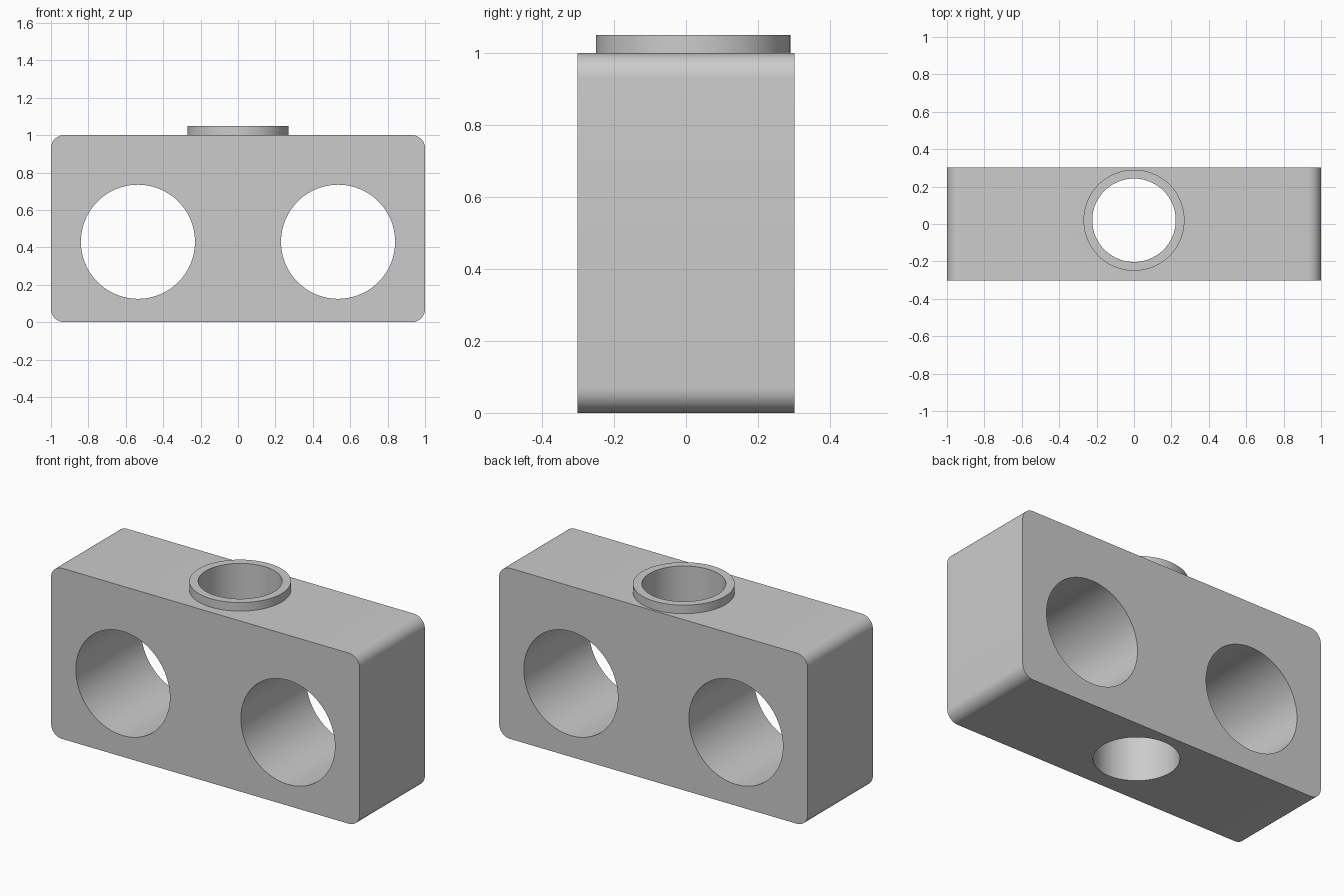
import bpy
import bmesh
import math
from mathutils import Matrix

if "Cube" in bpy.data.objects:
    bpy.data.objects.remove(bpy.data.objects["Cube"], do_unlink=True)

# Dimensions
WIDTH, DEPTH, HEIGHT = 2.0, 0.604, 1.0
CORNER = 0.07
BORE_X, BORE_Z, BORE_R = 0.535, 0.43, 0.305
COLLAR_Y, COLLAR_R, SHAFT_R, COLLAR_H = 0.02, 0.27, 0.223, 0.05

grey = bpy.data.materials.new("plain grey")
grey.use_nodes = True
colour = (0.6, 0.6, 0.6, 1)
grey.diffuse_color = colour
grey.node_tree.nodes["Principled BSDF"].inputs["Base Color"].default_value = colour


def add_object(name, bm):
    mesh = bpy.data.meshes.new(name)
    bm.to_mesh(mesh)
    bm.free()
    mesh.materials.append(grey)
    obj = bpy.data.objects.new(name, mesh)
    bpy.context.collection.objects.link(obj)
    return obj


def cylinder(name, radius, length, centre, along_y=False):
    bm = bmesh.new()
    turn = Matrix.Rotation(math.pi / 2 if along_y else 0, 4, "X")
    bmesh.ops.create_cone(bm, cap_ends=True, segments=96, radius1=radius,
                          radius2=radius, depth=length,
                          matrix=Matrix.Translation(centre) @ turn)
    return add_object(name, bm)


def select_only(obj):
    bpy.ops.object.select_all(action="DESELECT")
    obj.select_set(True)
    bpy.context.view_layer.objects.active = obj


def cut(obj, cutter):
    select_only(obj)
    mod = obj.modifiers.new("bore", "BOOLEAN")
    mod.operation = "DIFFERENCE"
    mod.solver = "EXACT"
    mod.object = cutter
    bpy.ops.object.modifier_apply(modifier=mod.name)


# Block with rounded edges running front to back
bm = bmesh.new()
bmesh.ops.create_cube(bm, size=1, matrix=Matrix.Translation((0, 0, HEIGHT / 2))
                      @ Matrix.Diagonal((WIDTH, DEPTH, HEIGHT, 1)))
long_edges = [e for e in bm.edges
              if abs(e.verts[0].co.y - e.verts[1].co.y) > DEPTH / 2]
bmesh.ops.bevel(bm, geom=long_edges, offset=CORNER, offset_type="OFFSET",
                segments=10, profile=0.5, affect="EDGES")
block = add_object("block", bm)

# Raised collar on top
collar = cylinder("collar", COLLAR_R, COLLAR_H,
                  (0, COLLAR_Y, HEIGHT + COLLAR_H / 2))

# Two bores through the front, one shaft down through collar and block
bores = [cylinder("bore_cutter", BORE_R, 2, (side * BORE_X, 0, BORE_Z), True)
         for side in (-1, 1)]
shaft = cylinder("shaft_cutter", SHAFT_R, 3, (0, COLLAR_Y, HEIGHT / 2))
for cutter in bores + [shaft]:
    cut(block, cutter)
cut(collar, shaft)
for cutter in bores + [shaft]:
    bpy.data.objects.remove(cutter, do_unlink=True)

# Smooth curved walls, sharp rims
for part in (block, collar):
    select_only(part)
    bpy.ops.object.shade_smooth_by_angle(angle=math.radians(30))
